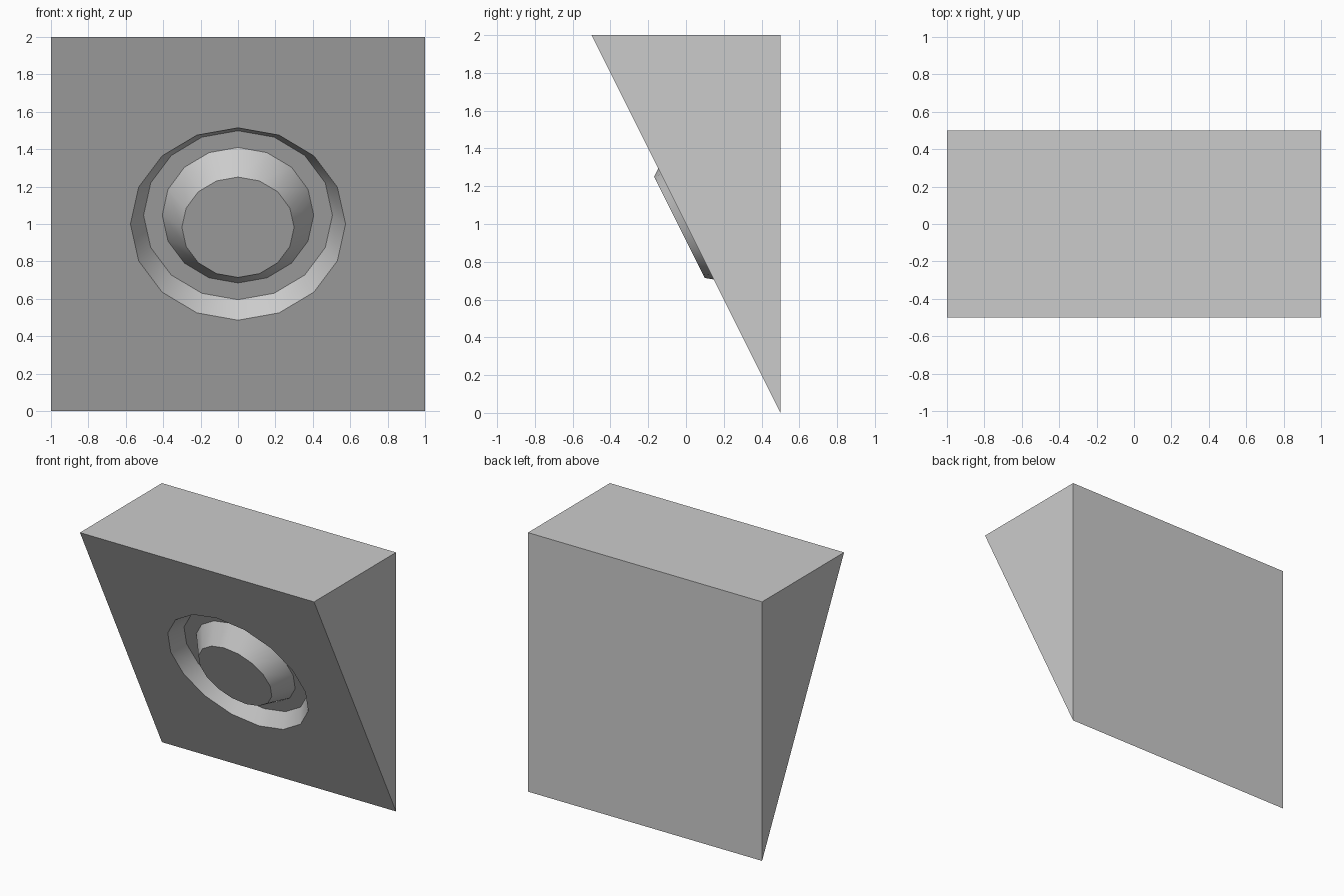
import bpy, bmesh, math
from mathutils import Vector

if "Cube" in bpy.data.objects:
    bpy.data.objects.remove(bpy.data.objects["Cube"])

SIDES = 16
up_slope = Vector((0, -1, 2)).normalized()
outward = Vector((0, -2, -1)).normalized()
centre = Vector((0, 0, 1))

bm = bmesh.new()

# Wedge: triangular side profile, left and right
profile = [(0.5, 0), (0.5, 2), (-0.5, 2)]
left, right = [[bm.verts.new((x, y, z)) for y, z in profile] for x in (-1, 1)]
bm.faces.new(left)
bm.faces.new(right)
for i in range(2):  # back and top
    bm.faces.new((left[i], left[i + 1], right[i + 1], right[i]))


def ring(radius, height):
    """Circle of vertices parallel to the sloping front."""
    verts = []
    for i in range(SIDES):
        a = 2 * math.pi * i / SIDES
        verts.append(bm.verts.new(centre + Vector((radius * math.cos(a), 0, 0))
                                  + up_slope * radius * math.sin(a) + outward * height))
    return verts


# Round groove with a raised tapered disc in the middle: (radius, height)
rings = [ring(r, h) for r, h in [(0.575, 0), (0.505, -0.105), (0.405, -0.105), (0.30, 0.039)]]
for a, b in zip(rings, rings[1:]):
    for i in range(SIDES):
        j = (i + 1) % SIDES
        bm.faces.new((a[i], a[j], b[j], b[i]))
bm.faces.new(rings[-1])

# Sloping front face, filled around the groove
corners = [left[0], right[0], right[2], left[2]]
edges = []
for loop in (corners, rings[0]):
    for i, v in enumerate(loop):
        w = loop[(i + 1) % len(loop)]
        edges.append(bm.edges.get((v, w)) or bm.edges.new((v, w)))
bmesh.ops.triangle_fill(bm, edges=edges, use_beauty=True, use_dissolve=False, normal=outward)
bmesh.ops.recalc_face_normals(bm, faces=bm.faces[:])

mesh = bpy.data.meshes.new("wedge_block")
bm.to_mesh(mesh)
bm.free()
block = bpy.data.objects.new("wedge_block", mesh)
bpy.context.collection.objects.link(block)

# Smooth round bands, sharp rims
bpy.context.view_layer.objects.active = block
block.select_set(True)
bpy.ops.object.shade_smooth_by_angle(angle=math.radians(30))
